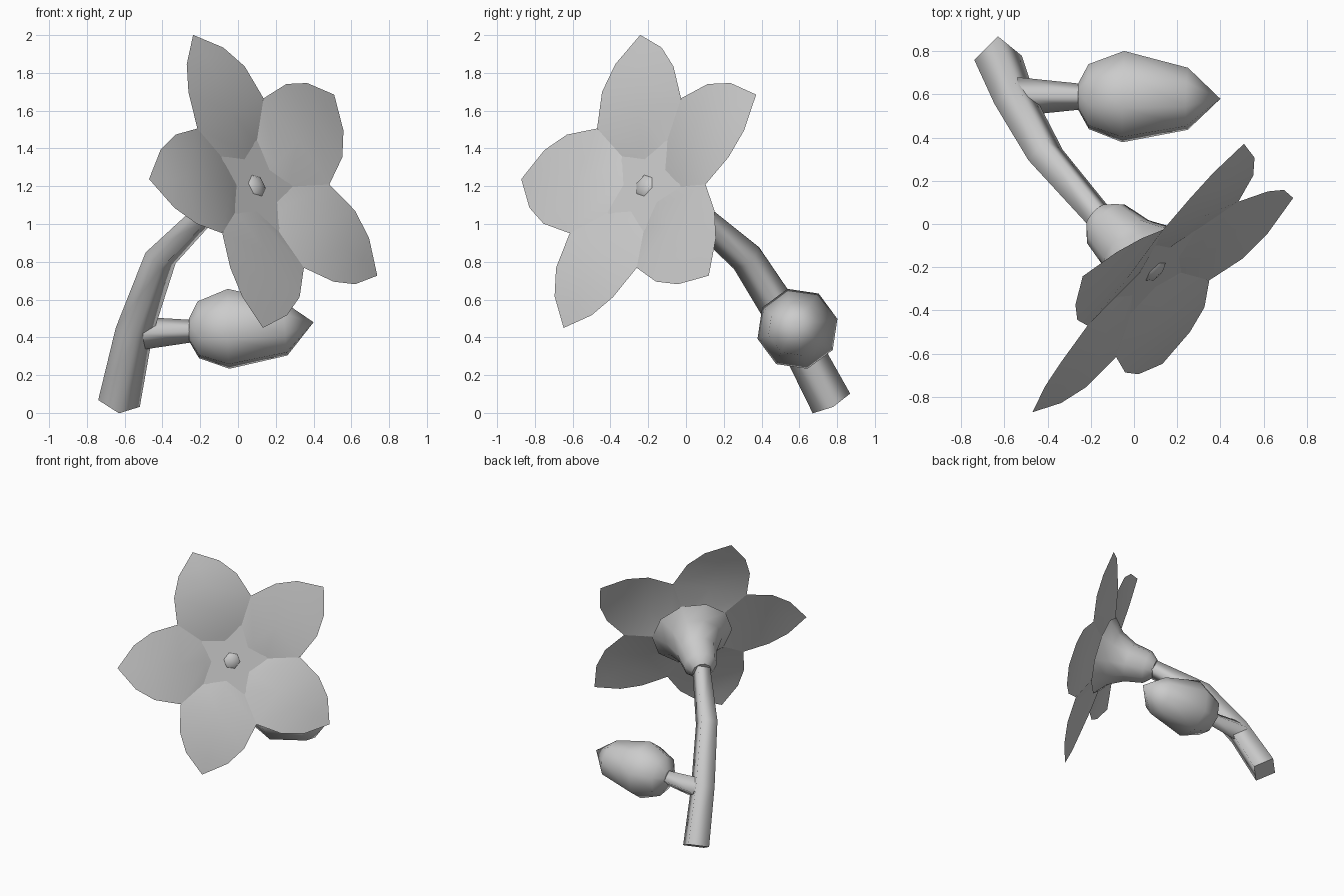
import bpy, bmesh
from math import sin, cos, tau, radians
from mathutils import Vector

if "Cube" in bpy.data.objects:
    bpy.data.objects.remove(bpy.data.objects["Cube"])

grey = bpy.data.materials.new("plain grey")
grey.use_nodes = True
grey.diffuse_color = (0.6, 0.6, 0.6, 1)
grey.node_tree.nodes["Principled BSDF"].inputs["Base Color"].default_value = (0.6, 0.6, 0.6, 1)


def finish(bm, name):
    mesh = bpy.data.meshes.new(name)
    bm.to_mesh(mesh)
    bm.free()
    mesh.materials.append(grey)
    obj = bpy.data.objects.new(name, mesh)
    bpy.context.collection.objects.link(obj)
    return obj


def loft(name, stations, sides, ref, phase=0):
    """Smooth tube through (centre, radius) stations with flat end caps."""
    bm = bmesh.new()
    points = [Vector(p) for p, r in stations]
    rings = []
    for i, (p, r) in enumerate(stations):
        tangent = (points[min(i + 1, len(points) - 1)] - points[max(i - 1, 0)]).normalized()
        e1 = (ref - tangent * ref.dot(tangent)).normalized()
        e2 = tangent.cross(e1)
        angles = [tau * k / sides + phase for k in range(sides)]
        rings.append([bm.verts.new(points[i] + (e1 * cos(a) + e2 * sin(a)) * r) for a in angles])
    for a, b in zip(rings, rings[1:]):
        for k in range(sides):
            j = (k + 1) % sides
            bm.faces.new((a[k], a[j], b[j], b[k])).smooth = True
    bm.faces.new(rings[0][::-1])
    if stations[-1][1] > 0:
        bm.faces.new(rings[-1])
    bmesh.ops.remove_doubles(bm, verts=bm.verts, dist=0.0005)
    bmesh.ops.recalc_face_normals(bm, faces=bm.faces)
    return finish(bm, name)


# Flower frame: centre, facing direction, and the direction of the top petal
centre = Vector((0.134, -0.254, 1.22))
facing = Vector((0.679, -0.655, 0.333)).normalized()
up = Vector((-0.432, 0.016, 0.902))
up = (up - facing * up.dot(facing)).normalized()
side = facing.cross(up)


def along(depth):
    return centre + facing * depth


# Petals: rows of (distance out, half width, edge depth, middle depth)
rows = [(0.2, 0.147, -0.055, -0.035), (0.405, 0.294, 0, 0.01),
        (0.6, 0.25, 0.015, 0.02), (0.738, 0.162, 0.012, 0.015)]


def petal(index):
    bm = bmesh.new()
    turn = tau * index / 5
    out = up * cos(turn) + side * sin(turn)
    across = facing.cross(out)

    def vert(u, w, d):
        return bm.verts.new(centre + out * u + across * w + facing * d)

    base, tip = vert(0, 0, -0.1), vert(0.865, 0, 0)
    grid = [[vert(u, -w, e), vert(u, 0, m), vert(u, w, e)] for u, w, e, m in rows]
    for k in (0, 1):
        bm.faces.new((base, grid[0][k], grid[0][k + 1]))
        for a, b in zip(grid, grid[1:]):
            bm.faces.new((a[k], b[k], b[k + 1], a[k + 1]))
        bm.faces.new((grid[-1][k], tip, grid[-1][k + 1]))
    for f in bm.faces:
        f.smooth = True
    bm.normal_update()
    if sum((f.normal for f in bm.faces), Vector()).dot(facing) < 0:
        bmesh.ops.reverse_faces(bm, faces=bm.faces)
    finish(bm, f"petal_{index + 1}")


for i in range(5):
    petal(i)

# Flower centre and the trumpet behind the petals
loft("flower_centre", [(along(-0.12), 0.09), (along(-0.07), 0.085),
                       (along(-0.04), 0.05), (along(-0.03), 0)], 6, up)
loft("flower_trumpet", [(along(-0.45), 0.07), (along(-0.39), 0.125), (along(-0.25), 0.15),
                        (along(-0.13), 0.21), (along(-0.05), 0.3)], 10, up)

# Main stem and the side stalk
X, Z = Vector((1, 0, 0)), Vector((0, 0, 1))
loft("stem", [((-0.63, 0.77, 0.05), 0.112), ((-0.55, 0.57, 0.43), 0.1),
              ((-0.41, 0.32, 0.82), 0.088), (along(-0.42), 0.07)], 4, X)
loft("bud_stalk", [((-0.54, 0.59, 0.42), 0.09), ((-0.2, 0.59, 0.435), 0.055)], 4, Z)

# Closed bud
loft("bud", [((-0.26, 0.59, 0.44), 0.06), ((-0.21, 0.59, 0.44), 0.155),
             ((-0.05, 0.59, 0.445), 0.218), ((0.25, 0.58, 0.447), 0.148),
             ((0.4, 0.58, 0.48), 0)], 8, Z, radians(14))
